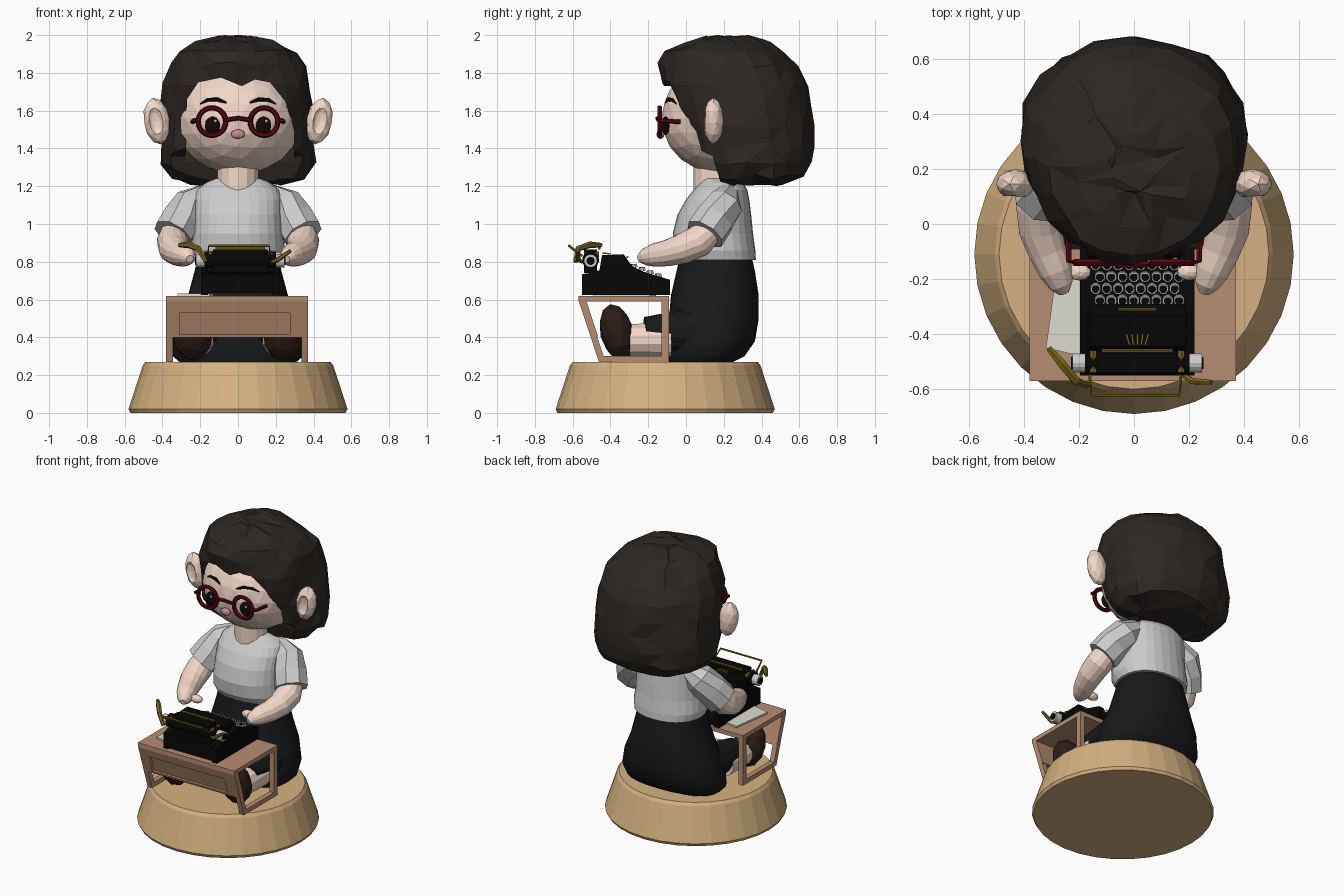
import bpy, bmesh, math, random
from mathutils import Vector, Matrix

if "Cube" in bpy.data.objects:
    bpy.data.objects.remove(bpy.data.objects["Cube"])

random.seed(4)
COLS = dict(wood=(.83, .69, .50), desk=(.71, .55, .44), black=(.115, .12, .125), skin=(.95, .84, .78),
            hair=(.19, .17, .155), shoe=(.19, .135, .11), red=(.33, .06, .10), gold=(.48, .41, .13),
            pupil=(.09, .07, .06), nose=(.78, .55, .57), paper=(.86, .86, .80), body=(.06, .06, .062))
MATS = {}
for k, c in COLS.items():
    MATS[k] = bpy.data.materials.new(k)
    MATS[k].diffuse_color = (*[v ** 2.2 for v in c], 1)


def finish(name, bm, col=None):
    bmesh.ops.recalc_face_normals(bm, faces=bm.faces)
    me = bpy.data.meshes.new(name)
    bm.to_mesh(me)
    bm.free()
    ob = bpy.data.objects.new(name, me)
    bpy.context.collection.objects.link(ob)
    if col:
        me.materials.append(MATS[col])
    return ob


def skin_rings(name, rings, col):
    bm = bmesh.new()
    vs = [[bm.verts.new(p) for p in r] for r in rings]
    n = len(vs[0])
    for a, b in zip(vs, vs[1:]):
        for i in range(n):
            bm.faces.new((a[i], a[(i + 1) % n], b[(i + 1) % n], b[i]))
    bm.faces.new(vs[0])
    bm.faces.new(vs[-1])
    return finish(name, bm, col)


def loft(name, rows, n, col=None, jit=0.0, p0=1.0, p1=1.0):
    """rows: z, half width, front y, back y; p0/p1: squareness at bottom/top"""
    rings = []
    for k, (z, w, f, b) in enumerate(rows):
        p = p0 + (p1 - p0) * k / (len(rows) - 1)
        r = []
        for i in range(n):
            t = 2 * math.pi * i / n
            c, s = math.cos(t), math.sin(t)
            x = math.copysign(abs(c) ** p, c) * w
            y = (f + b) / 2 + math.copysign(abs(s) ** p, s) * (b - f) / 2
            r.append(Vector((x, y, z)) + Vector([random.uniform(-jit, jit) for _ in range(3)]))
        rings.append(r)
    return skin_rings(name, rings, col)


def tube(name, pts, radii, n=8, col=None):
    pts = [Vector(p) for p in pts]
    if not isinstance(radii, (list, tuple)):
        radii = [radii] * len(pts)
    rings = []
    for i, (p, r) in enumerate(zip(pts, radii)):
        d = pts[min(i + 1, len(pts) - 1)] - pts[max(i - 1, 0)]
        side = d.cross(Vector((0, 0, 1)))
        side = side.normalized() if side.length > 1e-4 else Vector((1, 0, 0))
        up = side.cross(d).normalized()
        ang = [2 * math.pi * (k + .5) / n for k in range(n)]
        rings.append([p + r * (math.cos(a) * side + math.sin(a) * up) for a in ang])
    return skin_rings(name, rings, col)


def prism(name, poly, axis, a, b, col=None):
    def place(u, v, w):
        return {'X': (w, u, v), 'Y': (u, w, v), 'Z': (u, v, w)}[axis]
    return skin_rings(name, [[place(u, v, w) for u, v in poly] for w in (a, b)], col)


def box(name, x0, x1, y0, y1, z0, z1, col=None):
    return prism(name, [(x0, y0), (x1, y0), (x1, y1), (x0, y1)], 'Z', z0, z1, col)


def ball(name, c, r, col, sub=2, rot=None):
    bm = bmesh.new()
    bmesh.ops.create_icosphere(bm, subdivisions=sub, radius=1)
    m = Matrix.Translation(c) @ (rot or Matrix()) @ Matrix.Diagonal((*r, 1))
    bmesh.ops.transform(bm, matrix=m, verts=bm.verts)
    return finish(name, bm, col)


def ring(name, c, R, r, col, n=24, m=6):
    bm = bmesh.new()
    vs = [[bm.verts.new((c[0] + (R + r * math.cos(b)) * math.cos(a), c[1] + r * math.sin(b),
                         c[2] + (R + r * math.cos(b)) * math.sin(a)))
           for b in [2 * math.pi * j / m for j in range(m)]] for a in [2 * math.pi * i / n for i in range(n)]]
    for i in range(n):
        for j in range(m):
            bm.faces.new((vs[i][j], vs[(i + 1) % n][j], vs[(i + 1) % n][(j + 1) % m], vs[i][(j + 1) % m]))
    return finish(name, bm, col)


def cut(ob, cutter):
    cutter.hide_render = cutter.hide_viewport = True
    m = ob.modifiers.new('cut', 'BOOLEAN')
    m.operation, m.object = 'DIFFERENCE', cutter


# round plinth
loft('plinth', [(0, .57, -.68, .46), (.02, .58, -.69, .47), (.25, .505, -.615, .395), (.27, .49, -.60, .38)], 32, 'wood')

# skirt, legs and shoes
skirt = loft('skirt', [(.27, .31, -.09, .25), (.30, .345, -.10, .31), (.38, .35, -.10, .365), (.5, .32, -.09, .385),
                       (.62, .265, -.08, .385), (.75, .23, -.05, .365), (.84, .21, -.03, .345)], 28, 'black', 0, .8, .9)
skirt.data.polygons.foreach_set('use_smooth', [len(f.vertices) == 4 for f in skirt.data.polygons])
for s in (-1, 1):
    tube('skirt_leg', [(s * .20, .1, .43), (s * .21, -.12, .43), (s * .22, -.22, .43)], [.13, .10, .08], 12, 'black')
    tube('shin', [(s * .22, -.08, .39), (s * .225, -.33, .385)], [.095, .085], 12, 'skin')
    ball('shoe', (s * .24, -.365, .425), (.11, .09, .155), 'shoe', 2, Matrix.Rotation(math.radians(14), 4, 'X'))

# shirt and neck
loft('shirt', [(.81, .235, -.03, .37), (.86, .25, -.06, .367), (.95, .24, -.07, .355), (1.05, .235, -.045, .345),
               (1.13, .235, 0, .335), (1.18, .22, .04, .325), (1.22, .17, .07, .30), (1.24, .12, .085, .22)],
     28, None, 0, .9, .9)
tube('neck', [(0, .15, 1.15), (0, .15, 1.33)], .11, 14, 'skin')

# sleeves, arms, thumbs
for s in (-1, 1):
    tube('sleeve', [(s * .16, .22, 1.16), (s * .245, .20, 1.10), (s * .30, .15, 1.02), (s * .345, .10, .945)],
         [.06, .10, .11, .11], 8)
    tube('arm', [(s * .33, .14, .98), (s * .345, .07, .91), (s * .34, -.02, .868), (s * .315, -.10, .846),
                 (s * .285, -.17, .835), (s * .265, -.22, .825), (s * .255, -.25, .815)],
         [.07, .085, .08, .07, .062, .045, .02], 14, 'skin')
    ball('thumb', (s * .20, -.175, .825), (.045, .03, .028), 'skin')

# head, ears
ball('head', (0, .2, 1.56), (.345, .33, .30), 'skin', 3)
for s in (-1, 1):
    tilt = Matrix.Rotation(s * math.radians(10), 4, 'Y')
    ear = ball('ear', (s * .43, .145, 1.545), (.07, .055, .125), 'skin', 2, tilt)
    cut(ear, ball('ear_hollow', (s * .435, .085, 1.545), (.042, .035, .085), 'skin', 2, tilt))

# bobbed hair with a face opening
hair = loft('hair', [(1.215, .24, .22, .53), (1.25, .36, .12, .61), (1.32, .405, .02, .655), (1.42, .41, -.03, .67),
                     (1.52, .40, -.06, .675), (1.63, .40, -.09, .67), (1.74, .39, -.13, .645),
                     (1.84, .355, -.135, .59), (1.91, .30, -.11, .52), (1.96, .21, -.02, .44),
                     (1.988, .09, .10, .32)], 20, 'hair', .016, .8, 1.0)
tri = hair.modifiers.new('tri', 'TRIANGULATE')
tri.quad_method = 'SHORTEST_DIAGONAL'
cut(hair, prism('face_opening', [(-.28, 1.1), (-.275, 1.5), (-.27, 1.66), (-.21, 1.75), (-.09, 1.775), (.02, 1.73),
                                 (.09, 1.765), (.17, 1.75), (.25, 1.65), (.295, 1.5), (.30, 1.1)], 'Y', -.6, .15))
cut(hair, prism('jaw_opening', [(-.6, 1.44), (-.01, 1.43), (.14, 1.36), (.19, 1.2), (.19, 1), (-.6, 1)], 'X', -.7, .7))

# face features and round glasses
ball('nose', (0, -.135, 1.475), (.038, .022, .026), 'nose')
for s in (-1, 1):
    ball('eye', (s * .135, -.108, 1.52), (.042, .022, .05), 'pupil')
    ball('eye_glint', (s * .135 + .015, -.127, 1.545), (.009, .006, .009), 'paper', 1)
    tube('eyebrow', [(s * .06, -.107, 1.64), (s * .11, -.093, 1.66), (s * .16, -.073, 1.657), (s * .20, -.05, 1.635)],
         [.006, .011, .01, .004], 6, 'pupil')
    ring('lens_rim', (s * .138, -.14, 1.542), .073, .014, 'red')
    tube('temple', [(s * .20, -.14, 1.548), (s * .236, -.135, 1.548), (s * .24, -.03, 1.54)], .012, 6, 'red')
tube('bridge', [(-.07, -.145, 1.55), (0, -.15, 1.56), (.07, -.145, 1.55)], .012, 6, 'red')

# desk: top, slanted open side frames, recessed front panel
X0, X1 = -.38, .37


def fy(z):
    return -.57 + (.60 - z) * .33


def slanted(name, x0, x1, z0, z1, off, th):
    prism(name, [(fy(z0) + off, z0), (fy(z1) + off, z1), (fy(z1) + off + th, z1), (fy(z0) + off + th, z0)],
          'X', x0, x1, 'desk')


box('desk_top', X0, X1, -.57, -.09, .59, .62, 'desk')
for x in (X0, X1 - .035):
    slanted('desk_front_leg', x, x + .035, .27, .595, 0, .035)
    box('desk_back_leg', x, x + .035, -.13, -.09, .27, .595, 'desk')
    box('desk_bottom_rail', x, x + .035, -.455, -.09, .27, .30, 'desk')
slanted('desk_panel', X0, X1, .405, .6, .02, .02)
slanted('panel_top_rail', X0, X1, .53, .6, 0, .03)
slanted('panel_bottom_rail', X0, X1, .40, .415, 0, .03)
for a, b in ((X0, -.31), (.275, X1)):
    slanted('panel_stile', a, b, .40, .6, 0, .03)
prism('paper_sheet', [(-.32, -.45), (-.15, -.49), (-.13, -.19), (-.28, -.16)], 'Z', .62, .632, 'paper')

# typewriter body
C = .012
prism('typewriter_body', [(-.55, .635), (-.55, .735), (-.46, .745), (-.445, .835), (-.33, .84), (-.285, .775),
                          (-.10, .69), (-.085, .68), (-.085, .635)], 'X', C - .175, C + .175, 'body')
for s in (-1, 1):
    x = C + s * .19
    prism('typewriter_side', [(-.55, .625), (-.55, .73), (-.44, .76), (-.32, .80), (-.25, .755), (-.085, .705),
                              (-.085, .625)], 'X', x - .018, x + .018, 'body')
    tube('platen_knob', [(C + s * .18, -.505, .805), (C + s * .235, -.505, .805)], .035, 14)
    tube('knob_cap', [(C + s * .18, -.505, .805), (C + s * .24, -.505, .805)], .022, 12, 'body')
    tube('carriage_rod', [(C + s * .16, -.54, .84), (C + s * .16, -.46, .84)], .014, 6, 'gold')
tube('platen', [(C - .19, -.505, .81), (C + .19, -.505, .81)], .045, 16, 'body')
box('carriage', C - .145, C + .145, -.54, -.47, .74, .865, 'body')

# keys in four stepped rows
for row in range(4):
    y, z = -.15 - row * .043, .735 + row * .017
    for k in range(8):
        x = C + (k - 3.5) * .041 + (row % 2) * .016 - .008
        tube('key', [(x, y + .005, z - .02), (x, y, z)], .02, 8)
        tube('key_stem', [(x, y, z - .06), (x, y, z - .015)], .008, 6, 'body')
        tube('key_cap', [(x, y, z - .004), (x, y, z + .003)], .015, 8, 'body')
box('space_bar', C - .10, C + .10, -.115, -.095, .68, .71, 'body')

# gold levers, paper rest and trims
tube('paper_rest', [(-.16, -.55, .83), (-.155, -.62, .885), (.165, -.62, .885), (.17, -.55, .83)], .007, 6, 'gold')
tube('return_lever', [(-.17, -.585, .80), (-.21, -.57, .87), (-.26, -.51, .89), (-.31, -.45, .888)],
     [.012, .016, .018, .012], 6, 'gold')
tube('right_lever', [(.18, -.55, .80), (.21, -.57, .81), (.28, -.575, .86)], [.01, .013, .01], 6, 'gold')
tube('paper_bail', [(C - .13, -.46, .87), (C + .13, -.46, .87)], .008, 6, 'gold')
tube('ribbon_trim', [(C - .07, -.31, .825), (C + .07, -.31, .825)], .006, 6, 'gold')
for k in range(5):
    tube('type_bar', [(C + (k - 2) * .02, -.40, .842), (C + (k - 2) * .014, -.44, .846)], .005, 4, 'gold')

for m in bpy.data.materials:
    if m.users and not m.is_grease_pencil:
        m.use_nodes = True
        m.node_tree.nodes["Principled BSDF"].inputs["Base Color"].default_value = m.diffuse_color
